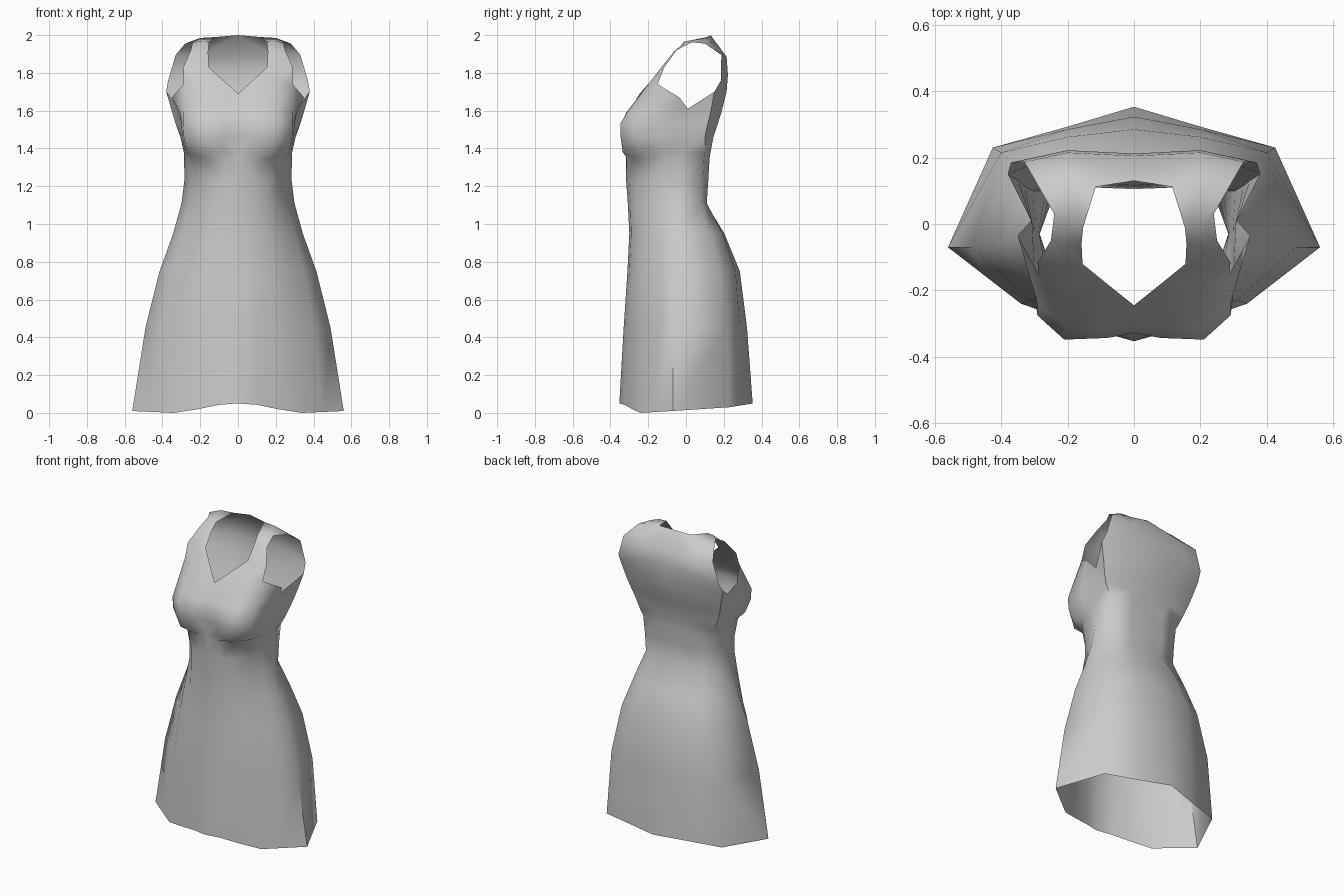
import bpy, bmesh, math

# Half cross-sections run from centre front, round the +x side, to centre back.
# Each row: height, then nine (x, y) points.
skirt = [
    (0.45, (0, -.33), (.10, -.315), (.20, -.285), (.31, -.23), (.40, -.15), (.49, -.07), (.40, .215), (.20, .285), (0, .323)),
    (0.75, (0, -.31), (.09, -.30), (.19, -.27), (.28, -.215), (.35, -.14), (.415, -.06), (.35, .18), (.20, .262), (0, .285)),
    (0.95, (0, -.30), (.09, -.29), (.17, -.26), (.25, -.20), (.30, -.125), (.343, -.05), (.29, .13), (.16, .195), (0, .203)),
    (1.11, (0, -.308), (.08, -.295), (.16, -.265), (.22, -.20), (.26, -.12), (.299, -.04), (.24, .08), (.12, .11), (0, .105)),
]
bodice = [
    (1.23, (0, -.317), (.08, -.302), (.16, -.267), (.22, -.20), (.255, -.115), (.284, -.03), (.24, .09), (.12, .118), (0, .11)),
    (1.35, (0, -.318), (.06, -.314), (.17, -.285), (.245, -.20), (.27, -.11), (.285, -.03), (.25, .095), (.12, .125), (0, .116)),
    (1.38, (0, -.316), (.07, -.322), (.19, -.335), (.27, -.24), (.28, -.12), (.287, -.02), (.265, .10), (.12, .13), (0, .12)),
    (1.46, (0, -.318), (.08, -.337), (.20, -.346), (.287, -.275), (.295, -.13), (.298, -.02), (.305, .10), (.14, .145), (0, .135)),
    (1.53, (0, -.328), (.08, -.343), (.21, -.348), (.291, -.275), (.30, -.13), (.303, -.01), (.33, .115), (.16, .168), (0, .16)),
    (1.59, (0, -.305), (.08, -.316), (.20, -.312), (.290, -.24), (.31, -.11), (.307, .005), (.348, .13), (.18, .187), (0, .18)),
]
# Curved hem, and the upper edge that follows the neckline and armhole
hem = [(0, -.353, .05), (.10, -.325, .043), (.21, -.285, .02), (.34, -.24, 0), (.45, -.155, .005),
       (.56, -.07, .01), (.425, .23, .03), (.20, .293, .04), (0, .353, .05)]
chest_edge = [(0, -.245, 1.69), (.075, -.185, 1.758), (.20, -.20, 1.74), (.288, -.15, 1.74), (.35, -.035, 1.67),
              (.31, .01, 1.61), (.38, .15, 1.70), (.20, .215, 1.70), (0, .21, 1.70)]
# Strap rows run from neck edge to armhole edge
strap = [
    [(.155, -.12, 1.83), (.22, -.13, 1.83), (.29, -.115, 1.83)],
    [(.158, -.06, 1.91), (.205, -.062, 1.915), (.25, -.05, 1.92)],
    [(.153, -.01, 1.965), (.20, .0, 1.968), (.24, .03, 1.962)],
    [(.115, .112, 1.99), (.20, .11, 1.985), (.28, .10, 1.955)],
]
# Upper back rows run from armhole edge to centre back
upper_back = [
    [(.37, .185, 1.76), (.20, .222, 1.79), (0, .212, 1.79)],
    [(.33, .187, 1.895), (.20, .215, 1.885), (0, .205, 1.885)],
]

bm = bmesh.new()


def add_row(points):
    return [bm.verts.new(p) for p in points]


def bridge(low, high):
    for i in range(len(low) - 1):
        bm.faces.new((low[i], low[i + 1], high[i + 1], high[i]))


# Skirt and bodice
ring = add_row(hem)
for z, *pts in skirt + bodice:
    nxt = add_row([(x, y, z) for x, y in pts])
    bridge(ring, nxt)
    ring = nxt
top = add_row(chest_edge)
bridge(ring, top)

# Shoulder strap
row = top[1:4]
for pts in strap:
    nxt = add_row(pts)
    bridge(row, nxt)
    row = nxt
neck, mid, arm = row

# Upper back, closed over the shoulder to the strap
row = top[6:9]
for pts in upper_back:
    nxt = add_row(pts)
    bridge(row, nxt)
    row = nxt
nape = bm.verts.new((0, .13, 2.0))
bm.faces.new((row[0], row[1], mid, arm))
bm.faces.new((row[1], neck, mid))
bm.faces.new((row[1], row[2], nape, neck))

mesh = bpy.data.meshes.new("dress")
bm.to_mesh(mesh)
bm.free()
dress = bpy.data.objects.new("dress", mesh)
bpy.context.collection.objects.link(dress)

# Plain grey cloth
cloth = bpy.data.materials.new("grey cloth")
cloth.diffuse_color = (0.6, 0.6, 0.6, 1)
mesh.materials.append(cloth)

# Mirrored left half, smooth shading
mirror = dress.modifiers.new("mirror", 'MIRROR')
mirror.use_clip = True
mirror.merge_threshold = 0.001
bpy.context.view_layer.objects.active = dress
dress.select_set(True)
bpy.ops.object.modifier_apply(modifier="mirror")
bpy.ops.object.shade_smooth_by_angle(angle=math.radians(70))
